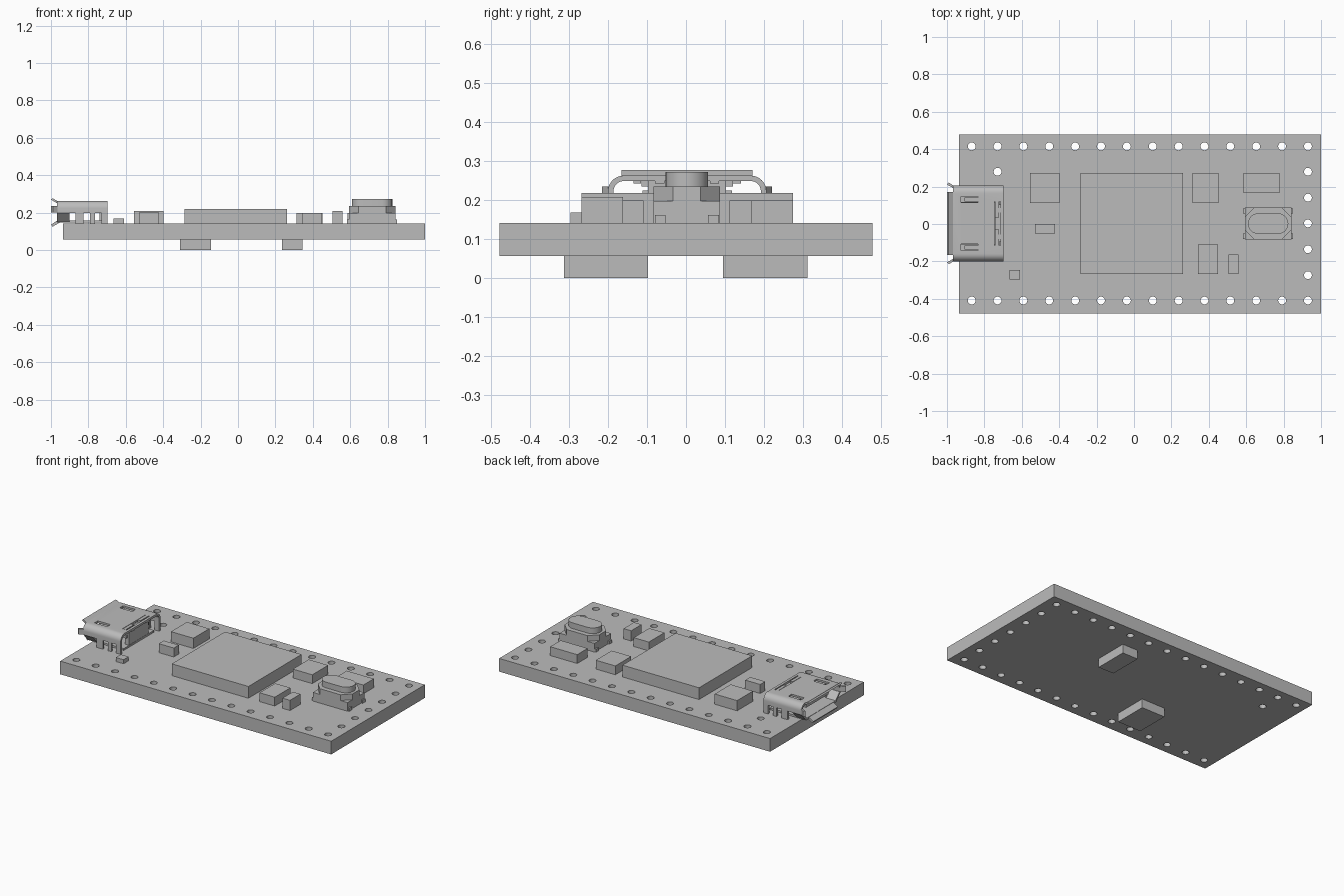
import bpy
import bmesh
from math import sin, cos, pi
from mathutils import Matrix

start_cube = bpy.data.objects.get("Cube")
if start_cube:
    bpy.data.objects.remove(start_cube, do_unlink=True)

GREY = (0.5, 0.5, 0.5, 1)
grey = bpy.data.materials.new("plain grey")
grey.use_nodes = True
grey.diffuse_color = GREY
for node in grey.node_tree.nodes:
    if node.type == 'BSDF_PRINCIPLED':
        node.inputs["Base Color"].default_value = GREY


def finish(name, bm):
    bmesh.ops.recalc_face_normals(bm, faces=bm.faces)
    mesh = bpy.data.meshes.new(name)
    bm.to_mesh(mesh)
    bm.free()
    mesh.materials.append(grey)
    obj = bpy.data.objects.new(name, mesh)
    bpy.context.collection.objects.link(obj)
    return obj


def boxes(name, spans):
    """One object from boxes given as (x0, x1, y0, y1, z0, z1)."""
    bm = bmesh.new()
    for x0, x1, y0, y1, z0, z1 in spans:
        place = Matrix.Translation(((x0 + x1) / 2, (y0 + y1) / 2, (z0 + z1) / 2))
        size = Matrix.Diagonal((x1 - x0, y1 - y0, z1 - z0, 1))
        bmesh.ops.create_cube(bm, size=1, matrix=place @ size)
    return finish(name, bm)


def prism(name, points, axis, low, high):
    """Extrude a flat outline along x (points are y, z), y (x, z) or z (x, y)."""
    bm = bmesh.new()

    def put(a, b, c):
        return {"x": (c, a, b), "y": (a, c, b), "z": (a, b, c)}[axis]
    face = bm.faces.new([bm.verts.new(put(a, b, low)) for a, b in points])
    grown = bmesh.ops.extrude_face_region(bm, geom=[face])["geom"]
    moved = [v for v in grown if isinstance(v, bmesh.types.BMVert)]
    bmesh.ops.translate(bm, verts=moved, vec=put(0, 0, high - low))
    return finish(name, bm)


def cut(target, cutter):
    mod = target.modifiers.new("cut", 'BOOLEAN')
    mod.operation = 'DIFFERENCE'
    mod.solver = 'EXACT'
    mod.object = cutter
    bpy.context.view_layer.objects.active = target
    bpy.ops.object.modifier_apply(modifier=mod.name)
    bpy.data.objects.remove(cutter, do_unlink=True)


def smooth(obj):
    bpy.ops.object.select_all(action='DESELECT')
    obj.select_set(True)
    bpy.context.view_layer.objects.active = obj
    bpy.ops.object.shade_smooth_by_angle(angle=0.6)


def arc(cx, cy, r, a0, a1, n):
    steps = [a0 + (a1 - a0) * i / n for i in range(n + 1)]
    return [(cx + r * cos(a), cy + r * sin(a)) for a in steps]


# Circuit board with pin holes along three edges
TOP, BOTTOM = 0.142, 0.057
PITCH = 0.1383
MID = 0.003
board = boxes("circuit_board", [(-0.935, 1, -0.478, 0.478, BOTTOM, TOP)])
holes = [(0.93 - PITCH * i, MID + s * 0.412) for i in range(14) for s in (-1, 1)]
holes += [(0.93, MID + PITCH * i) for i in range(-2, 3)]
holes.append((0.93 - PITCH * 12, MID + PITCH * 2))
bm = bmesh.new()
for x, y in holes:
    bmesh.ops.create_cone(bm, cap_ends=True, segments=20, radius1=0.021, radius2=0.021,
                          depth=0.3, matrix=Matrix.Translation((x, y, 0.1)))
cut(board, finish("hole_cutter", bm))
smooth(board)

# Rectangular components: x0, x1, y0, y1, top
for name, x0, x1, y0, y1, top in [
        ("main_chip", -0.285, 0.262, -0.268, 0.274, 0.218),
        ("regulator", -0.557, -0.397, 0.112, 0.274, 0.208),
        ("rear_chip", 0.313, 0.452, 0.112, 0.274, 0.199),
        ("crystal", 0.585, 0.778, 0.167, 0.274, 0.199),
        ("front_chip", 0.342, 0.45, -0.268, -0.109, 0.199),
        ("capacitor", 0.505, 0.559, -0.268, -0.162, 0.208),
        ("diode", -0.53, -0.423, -0.051, 0, 0.2),
        ("status_light", -0.665, -0.61, -0.296, -0.245, 0.168)]:
    boxes(name, [(x0, x1, y0, y1, TOP, top)])
boxes("left_underside_chip", [(-0.31, -0.144, -0.313, -0.098, 0, BOTTOM)])
boxes("right_underside_chip", [(0.235, 0.345, 0.095, 0.312, 0, BOTTOM)])

# Push switch: base, chamfered collar, oval button and corner feet
SX = 0.717
boxes("switch_base", [(SX - 0.124, SX + 0.124, -0.083, 0.087, TOP, 0.198)])
hx, hy, c = 0.124, 0.085, 0.05
collar = [(hx - c, hy), (hx, hy - c), (hx, c - hy), (hx - c, -hy)]
collar += [(-x, -y) for x, y in collar]
prism("switch_collar", [(SX + x, y + 0.002) for x, y in collar], "z", 0.198, 0.235)
oval = arc(SX + 0.053, 0.002, 0.055, -pi / 2, pi / 2, 12)
oval += arc(SX - 0.053, 0.002, 0.055, pi / 2, 3 * pi / 2, 12)
smooth(prism("switch_button", oval, "z", 0.225, 0.272))
boxes("switch_feet", [(SX + s * 0.12 - 0.013, SX + s * 0.12 + 0.013,
                       0.002 + t * 0.068 - 0.014, 0.002 + t * 0.068 + 0.014, TOP, 0.162)
                      for s in (-1, 1) for t in (-1, 1)])

# Socket: hollow metal shell with rounded shoulders and slots in the roof
FRONT, BACK = -0.968, -0.698
outer = [(0.203, 0.198)] + arc(0.163, 0.223, 0.04, 0, pi / 2, 8)
inner = [(0.189, 0.198)] + arc(0.163, 0.223, 0.026, 0, pi / 2, 8)


def mirrored(points):
    return points + [(-y, z) for y, z in reversed(points)]


shell_outline = mirrored(outer) + list(reversed(mirrored(inner)))
shell = prism("socket_shell", [(y + MID, z) for y, z in shell_outline], "x", FRONT, BACK)
slots = [(-0.925, -0.835, MID + s * 0.128 - 0.017, MID + s * 0.128 + 0.017, 0.24, 0.3)
         for s in (-1, 1)]
slots += [(-0.745, -0.715, -0.115, 0.12, 0.24, 0.3)]
cut(shell, boxes("slot_cutter", slots))
smooth(shell)
boxes("roof_springs", [(-0.905, -0.835, MID + s * 0.128 - 0.01, MID + s * 0.128 + 0.01,
                        0.243, 0.256) for s in (-1, 1)])

# Socket underside: sloped throat, floor, legs and inner tongue
for side, s in (("left", 1), ("right", -1)):
    throat = [(0.203, 0.2), (0.155, 0.15), (0.138, 0.15), (0.187, 0.2)]
    prism(side + "_throat", [(MID + s * y, z) for y, z in throat], "x", FRONT, -0.9)
    y0, y1 = sorted((MID + s * 0.189, MID + s * 0.203))
    boxes(side + "_legs", [(a, b, y0, y1, TOP, 0.2) for a, b in
                           ((-0.87, -0.825), (-0.79, -0.765), (-0.73, BACK))])
boxes("socket_floor", [(FRONT, -0.71, MID - 0.155, MID + 0.155, 0.146, 0.158)])
boxes("socket_tongue", [(-0.94, -0.72, MID - 0.115, MID + 0.115, 0.205, 0.225)])
boxes("socket_back", [(-0.74, -0.712, MID - 0.1, MID + 0.1, 0.158, 0.25)])

# Hooked tabs standing at the back of the socket
boxes("back_tabs", [(-0.742, -0.722, MID + s * 0.075 - 0.042, MID + s * 0.075 + 0.042,
                     0.235, 0.263) for s in (-1, 1)])
boxes("back_hooks", [(-0.735, -0.7, MID + s * 0.07 - 0.012, MID + s * 0.07 + 0.012,
                      0.243, 0.257) for s in (-1, 1)])

# Flared lips around the mouth
top_lip = [(FRONT, 0.25), (FRONT, 0.263), (-0.992, 0.277), (-1, 0.269)]
prism("top_lip", top_lip, "y", MID - 0.168, MID + 0.168)
bottom_lip = [(-0.955, 0.146), (-0.965, 0.158), (-1, 0.136), (-0.992, 0.124)]
prism("bottom_lip", bottom_lip, "y", MID - 0.125, MID + 0.125)
for side, s in (("left", 1), ("right", -1)):
    lip = [(-0.966, 0.189), (-0.966, 0.203), (-0.99, 0.218), (-1, 0.208)]
    prism(side + "_lip", [(x, MID + s * y) for x, y in lip], "z", 0.2, 0.235)
